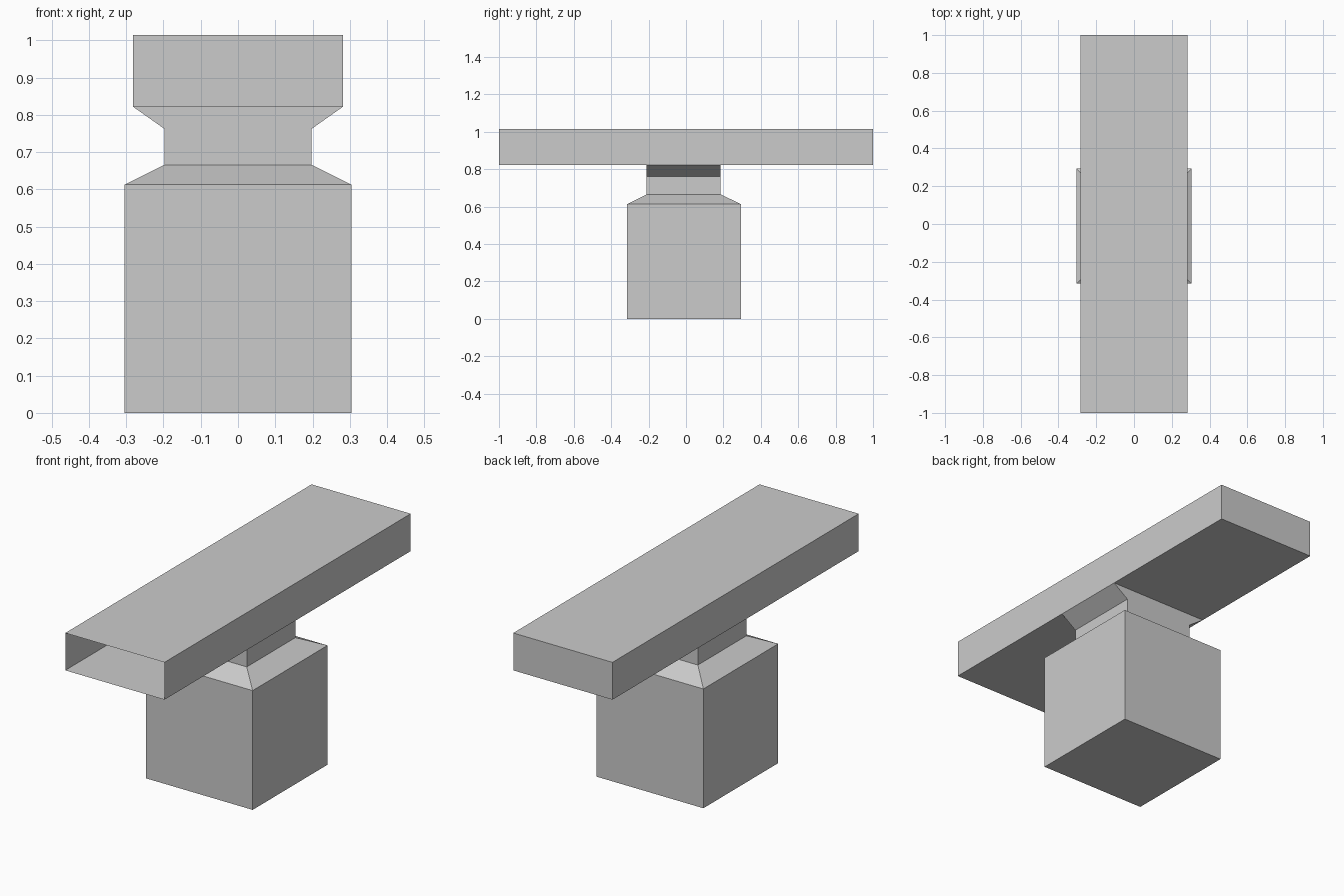
import bpy
import bmesh

cube = bpy.data.objects.get("Cube")
if cube:
    bpy.data.objects.remove(cube, do_unlink=True)

grey = bpy.data.materials.new("plain grey")
grey.use_nodes = True
colour = (0.6, 0.6, 0.6, 1)
grey.diffuse_color = colour
grey.node_tree.nodes["Principled BSDF"].inputs["Base Color"].default_value = colour


def flat_ring(half_x, front, back, z):
    return [(-half_x, front, z), (half_x, front, z), (half_x, back, z), (-half_x, back, z)]


def upright_ring(half_x, y, low, high):
    return [(half_x, y, low), (-half_x, y, low), (-half_x, y, high), (half_x, y, high)]


def loft(name, rings, cap_start=False, cap_end=False, skip=()):
    """Join four-cornered rings with side walls; skip holds (span, side) gaps."""
    bm = bmesh.new()
    loops = [[bm.verts.new(p) for p in ring] for ring in rings]
    for span, (a, b) in enumerate(zip(loops, loops[1:])):
        for i in range(4):
            if (span, i) not in skip:
                j = (i + 1) % 4
                bm.faces.new((a[i], a[j], b[j], b[i]))
    if cap_start:
        bm.faces.new(loops[0][::-1])
    if cap_end:
        bm.faces.new(loops[-1])
    mesh = bpy.data.meshes.new(name)
    bm.to_mesh(mesh)
    bm.free()
    mesh.materials.append(grey)
    obj = bpy.data.objects.new(name, mesh)
    bpy.context.collection.objects.link(obj)
    return obj


FRONT, BACK = -0.21, 0.185      # neck depth
BEAM, LOW, HIGH = 0.282, 0.822, 1.014

# Block with a sloping shoulder
loft("base_block", [
    flat_ring(0.304, -0.315, 0.293, 0),
    flat_ring(0.304, -0.315, 0.293, 0.613),
    flat_ring(0.197, FRONT, BACK, 0.666),
], cap_start=True)

# Neck that flares sideways to the beam width
loft("neck", [
    flat_ring(0.197, FRONT, BACK, 0.666),
    flat_ring(0.197, FRONT, BACK, 0.762),
    flat_ring(BEAM, FRONT, BACK, LOW),
])

# Hollow beam, open at the front end and over the neck
loft("top_beam", [upright_ring(BEAM, y, LOW, HIGH) for y in (-1, FRONT, BACK, 1)],
     cap_end=True, skip={(1, 0)})
